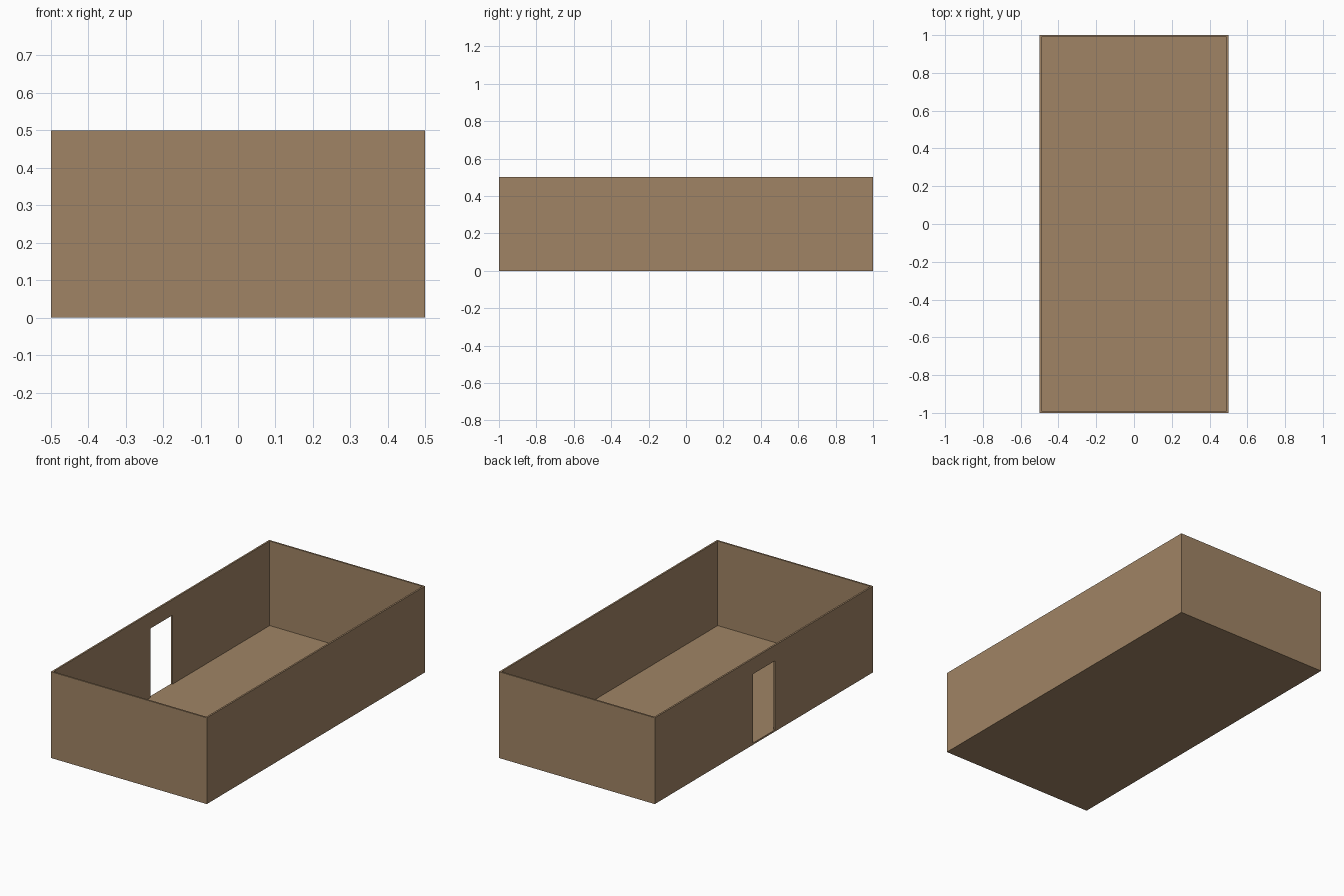
import bpy, bmesh

if "Cube" in bpy.data.objects:
    bpy.data.objects.remove(bpy.data.objects["Cube"])

# One flat brown colour
brown = bpy.data.materials.new("warm brown")
brown.diffuse_color = (0.352, 0.231, 0.130, 1.0)
brown.use_nodes = True
brown.node_tree.nodes["Principled BSDF"].inputs["Base Color"].default_value = brown.diffuse_color

# Cut positions: wall thickness 0.01, doorway in the middle of the left wall
T = 0.01
CUTS = ([-0.5, -0.5 + T, 0.5 - T, 0.5],
        [-1.0, -1.0 + T, -0.1, 0.1, 1.0 - T, 1.0],
        [0.0, T, 0.41, 0.5])
SIZE = [len(c) - 1 for c in CUTS]


def solid(c):
    """True where a cell belongs to the floor or a wall, but not the doorway."""
    if any(not 0 <= c[a] < SIZE[a] for a in range(3)):
        return False
    i, j, k = c
    if k == 0:
        return True                          # floor slab
    if i == 0 and j == 2 and k == 1:
        return False                         # doorway
    return i in (0, SIZE[0] - 1) or j in (0, SIZE[1] - 1)


# Room shell: keep only faces between solid and empty cells
bm = bmesh.new()
for i in range(SIZE[0]):
    for j in range(SIZE[1]):
        for k in range(SIZE[2]):
            cell = (i, j, k)
            if not solid(cell):
                continue
            for axis in range(3):
                for side in (0, 1):
                    near = list(cell)
                    near[axis] += 2 * side - 1
                    if solid(near):
                        continue
                    u, v = (axis + 1) % 3, (axis + 2) % 3
                    ring = [(0, 0), (1, 0), (1, 1), (0, 1)]
                    if side == 0:
                        ring.reverse()
                    verts = []
                    for du, dv in ring:
                        p = list(cell)
                        p[axis] += side
                        p[u] += du
                        p[v] += dv
                        verts.append(bm.verts.new([CUTS[a][p[a]] for a in range(3)]))
                    bm.faces.new(verts)
bmesh.ops.remove_doubles(bm, verts=bm.verts[:], dist=1e-5)

mesh = bpy.data.meshes.new("room_shell")
bm.to_mesh(mesh)
bm.free()
mesh.materials.append(brown)
room = bpy.data.objects.new("room_shell", mesh)
bpy.context.collection.objects.link(room)
